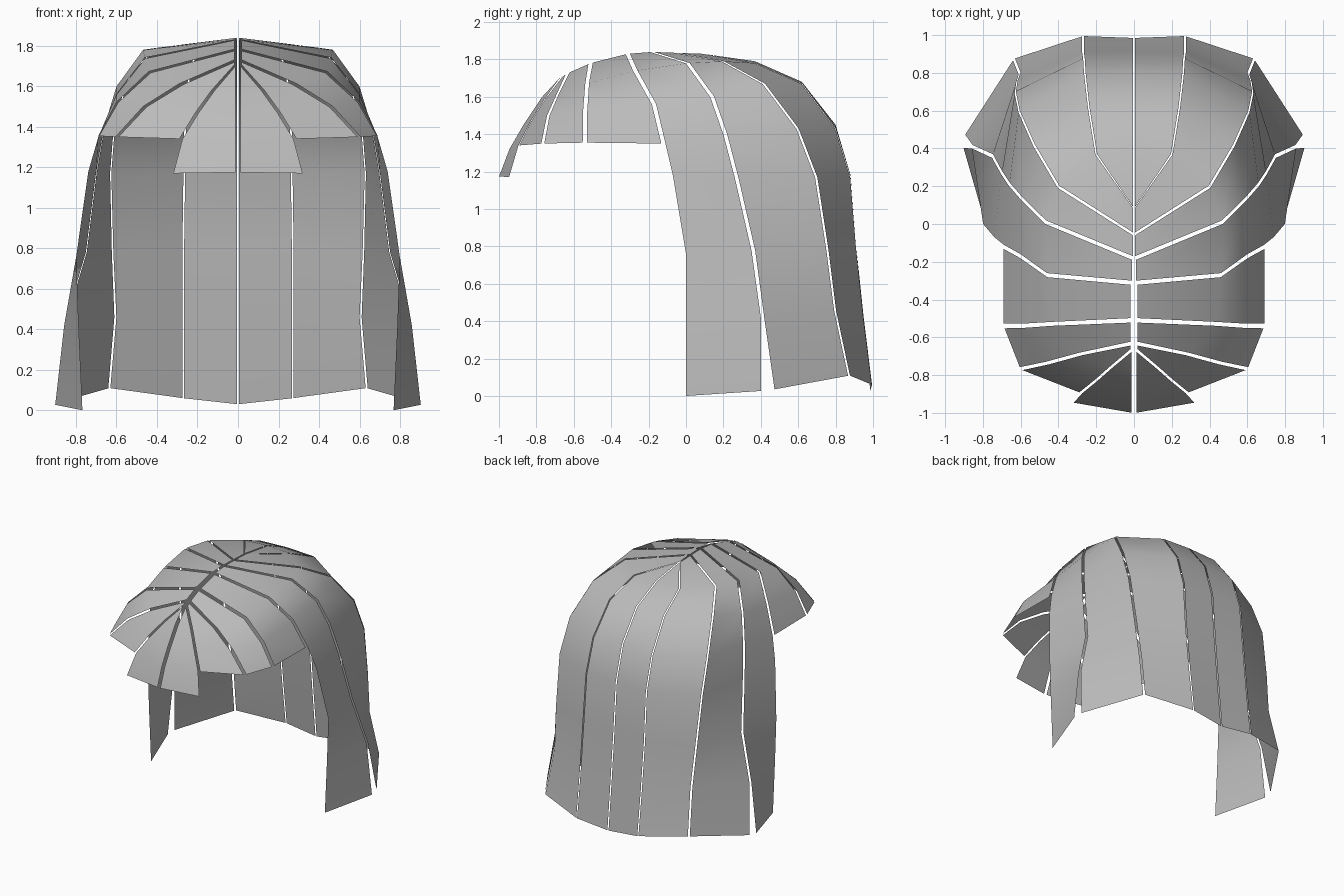
import bpy
from mathutils import Vector

cube = bpy.data.objects.get("Cube")
if cube:
    bpy.data.objects.remove(cube, do_unlink=True)

# Single flat colour
grey = bpy.data.materials.new("hair_grey")
grey.use_nodes = True
colour = (0.5, 0.5, 0.5, 1)
grey.diffuse_color = colour
grey.node_tree.nodes["Principled BSDF"].inputs["Base Color"].default_value = colour


def path(*points):
    return [Vector(p) for p in points]


# Parting lines between the locks, each running from the ridge to the tip
back_middle = path((0, .09, 1.83), (0, .37, 1.79), (0, .62, 1.68), (0, .8, 1.45),
                   (0, .88, 1.18), (0, .91, .8), (0, .945, .42), (0, .985, .03))
back_outer = path((0, .09, 1.83), (.2, .37, 1.78), (.24, .62, 1.67), (.26, .8, 1.43),
                  (.265, .88, 1.17), (.27, .91, .8), (.27, .95, .42), (.27, .995, .06))
rear_corner = path((0, -.05, 1.835), (.4, .2, 1.79), (.53, .42, 1.67), (.61, .6, 1.43),
                   (.63, .7, 1.17), (.62, .76, .78), (.605, .8, .46), (.635, .875, .11))
side_middle = path((0, -.18, 1.84), (.47, .01, 1.78), (.6, .14, 1.6), (.66, .21, 1.4),
                   (.7, .27, 1.17), (.75, .36, .78), (.86, .41, .42), (.915, .44, .03))
side_front = path((0, -.31, 1.83), (.46, -.27, 1.74), (.6, -.17, 1.56), (.69, -.12, 1.35),
                  (.74, -.08, 1.18), (.8, -.01, .76), (.785, -.01, .42), (.765, -.01, 0))
temple = path((0, -.51, 1.78), (.44, -.53, 1.67), (.6, -.54, 1.52), (.69, -.54, 1.355))
brow = path((0, -.635, 1.725), (.28, -.69, 1.61), (.46, -.74, 1.5), (.6, -.77, 1.35))
fringe_outer = path((0, -.67, 1.7), (.12, -.76, 1.58), (.2, -.83, 1.47),
                    (.28, -.895, 1.34), (.325, -.945, 1.17))
fringe_middle = path((0, -.68, 1.7), (0, -.77, 1.6), (0, -.87, 1.45),
                     (0, -.945, 1.32), (0, -1, 1.175))


def lock(name, front, back, gap, ridge_gap, front_tip=0, back_tip=0):
    """Flat card between two parting lines, mirrored to the other side."""
    rows = min(len(front), len(back))
    verts = []
    for i in range(rows):
        f, b = front[i], back[i]
        across = (b - f).normalized()
        last = i == rows - 1
        f = f + across * (gap + front_tip * last)
        b = b - across * (gap + back_tip * last)
        for p in (f, b):
            verts.append((max(p.x, ridge_gap), p.y, p.z))
    faces = [(2 * i, 2 * i + 2, 2 * i + 3, 2 * i + 1) for i in range(rows - 1)]
    mesh = bpy.data.meshes.new(name)
    mesh.from_pydata(verts, [], faces)
    mesh.materials.append(grey)
    for poly in mesh.polygons:
        poly.use_smooth = True
    obj = bpy.data.objects.new(name, mesh)
    bpy.context.collection.objects.link(obj)
    obj.modifiers.new("mirror", "MIRROR").use_axis[0] = True


# Long locks at the back and sides
lock("back_lock", back_outer, back_middle, .004, .005)
lock("rear_lock", rear_corner, back_outer, .005, .005)
lock("rear_side_lock", side_middle, rear_corner, .01, .006, front_tip=.03)
lock("side_lock", side_front, side_middle, .01, .01, back_tip=.03)

# Short locks over the temples and forehead
lock("temple_lock", temple, side_front, .012, .018)
lock("brow_lock", brow, temple, .013, .018)
lock("forehead_lock", fringe_outer, brow, .01, .018)
lock("fringe_lock", fringe_middle, fringe_outer, .006, .012)
